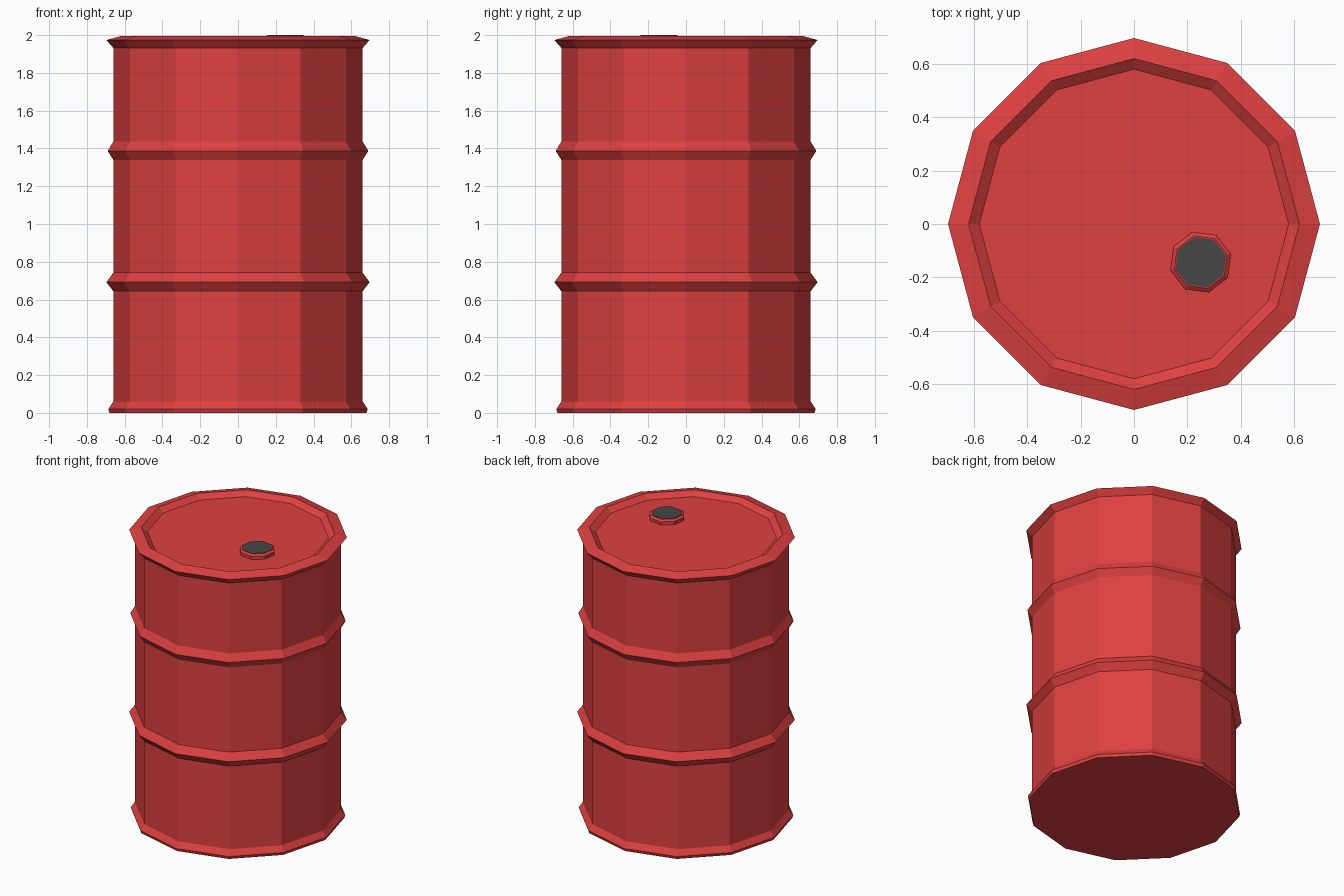
import bpy, bmesh, math

if "Cube" in bpy.data.objects:
    bpy.data.objects.remove(bpy.data.objects["Cube"])


def material(name, rgb):
    m = bpy.data.materials.new(name)
    m.diffuse_color = (*rgb, 1)
    m.use_nodes = True
    m.node_tree.nodes["Principled BSDF"].inputs["Base Color"].default_value = m.diffuse_color
    return m


RED = material("barrel red", (0.74, 0.052, 0.052))
GREY = material("dark grey", (0.062, 0.062, 0.062))


def lathe(name, profile, sides, mat, center=(0, 0), turn=0.0):
    """Revolve a (radius, z) profile into a closed, flat-faced solid."""
    bm = bmesh.new()
    rings = []
    for r, z in profile:
        rings.append([bm.verts.new((center[0] + r * math.cos(turn + i * math.tau / sides),
                                    center[1] + r * math.sin(turn + i * math.tau / sides), z))
                      for i in range(sides)])
    for a, b in zip(rings, rings[1:]):
        for i in range(sides):
            j = (i + 1) % sides
            bm.faces.new((a[i], a[j], b[j], b[i]))
    bm.faces.new(rings[0][::-1])
    bm.faces.new(rings[-1])
    bmesh.ops.recalc_face_normals(bm, faces=bm.faces)
    me = bpy.data.meshes.new(name)
    bm.to_mesh(me)
    bm.free()
    me.materials.append(mat)
    ob = bpy.data.objects.new(name, me)
    bpy.context.collection.objects.link(ob)
    return ob


# Drum shell: bottom flange, two ribs, top rim and recessed lid
BODY = 0.66
profile = [(0.68, 0.0), (0.687, 0.02), (BODY, 0.06)]
for z, r in ((0.692, 0.697), (1.387, 0.69)):
    profile += [(BODY, z - 0.048), (r, z), (BODY, z + 0.05)]
profile += [(BODY, 1.932), (0.697, 1.974), (0.62, 1.995), (0.58, 1.965)]
lathe("drum_shell", profile, 12, RED)

# Filler neck on the lid, with a dark cap disc
SPOT = (0.25, -0.143)
TURN = math.radians(15)
lathe("filler_neck", [(0.117, 1.96), (0.117, 1.987), (0.102, 1.998)], 8, RED, SPOT, TURN)
lathe("filler_cap", [(0.098, 1.99), (0.098, 2.0)], 8, GREY, SPOT, TURN)
